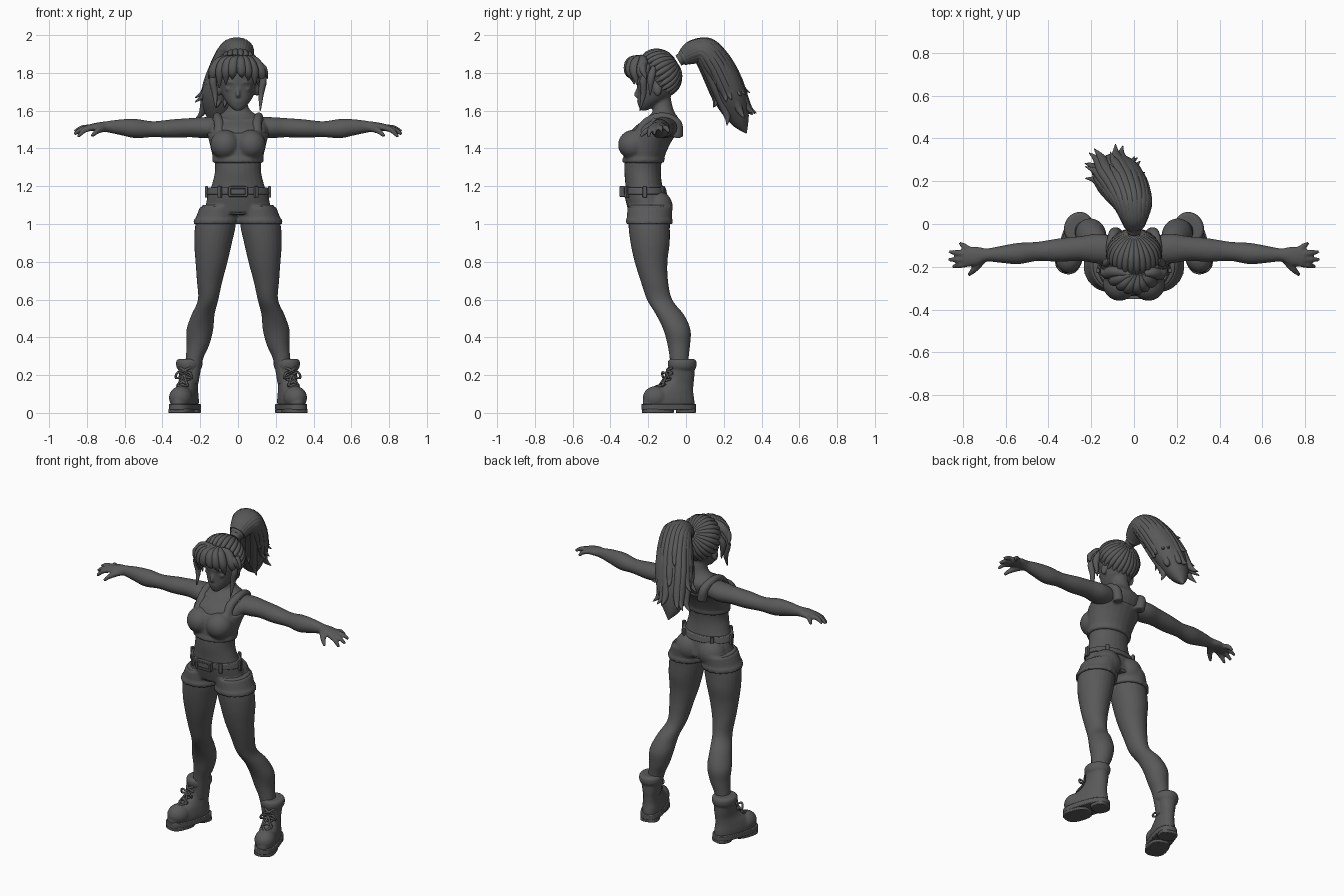
import bpy, bmesh, math, random
from mathutils import Vector, Matrix

if "Cube" in bpy.data.objects:
    bpy.data.objects.remove(bpy.data.objects["Cube"])

grey = bpy.data.materials.new("dark_grey")
grey.use_nodes = True
grey.diffuse_color = (.1, .1, .1, 1)
grey.node_tree.nodes["Principled BSDF"].inputs["Base Color"].default_value = (.1, .1, .1, 1)
X, Y, Z = Vector((1, 0, 0)), Vector((0, 1, 0)), Vector((0, 0, 1))


def spline(points, steps):
    """Catmull-Rom through (x, y, z, radius_a, radius_b) stations."""
    p = [Vector(q) for q in points]
    p = [p[0] * 2 - p[1]] + p + [p[-1] * 2 - p[-2]]
    out = []
    for a, b, c, d in zip(p, p[1:], p[2:], p[3:]):
        for k in range(steps):
            t = k / steps
            out.append((b * 2 + (c - a) * t + (a * 2 - b * 5 + c * 4 - d) * t * t
                        + (b * 3 - a - c * 3 + d) * t ** 3) * .5)
    return out + [p[-2]]


def tube(bm, points, axes=None, steps=5, sides=24, power=1):
    """Loft ellipses through stations, on fixed axes or following the path."""
    st = spline(points, steps) if steps > 1 else [Vector(q) for q in points]
    pos = [Vector(s[:3]) for s in st]
    rings, a = [], X + Y * .01
    for i, s in enumerate(st):
        if axes:
            a, b = axes
        else:
            t = (pos[min(i + 1, len(st) - 1)] - pos[max(i - 1, 0)]).normalized()
            a = (a - t * a.dot(t)).normalized()
            b = t.cross(a)
        ring = []
        for k in range(sides):
            w = math.tau * k / sides
            c, d = math.cos(w), math.sin(w)
            c, d = (math.copysign(abs(v) ** power, v) for v in (c, d))
            ring.append(bm.verts.new(pos[i] + a * c * max(s[3], .001) + b * d * max(s[4], .001)))
        rings.append(ring)
    for r, q in zip(rings, rings[1:]):
        for k in range(sides):
            j = (k + 1) % sides
            bm.faces.new((r[k], r[j], q[j], q[k]))
    bm.faces.new(rings[0][::-1])
    bm.faces.new(rings[-1])


def cord(bm, points, radii, sides=10):
    tube(bm, [(*p, r, r) for p, r in zip(points, radii)], sides=sides)


def ball(bm, at, size):
    bmesh.ops.create_uvsphere(bm, u_segments=24, v_segments=16, radius=1,
                              matrix=Matrix.Translation(at) @ Matrix.Diagonal((*size, 1)))


def box(bm, at, size, turn=0):
    bmesh.ops.create_cube(bm, size=1, matrix=Matrix.Translation(at)
                          @ Matrix.Rotation(turn, 4, 'Z') @ Matrix.Diagonal((*size, 1)))


def mirror(bm):
    copy = bmesh.ops.duplicate(bm, geom=bm.verts[:] + bm.edges[:] + bm.faces[:])["geom"]
    for v in copy:
        if isinstance(v, bmesh.types.BMVert):
            v.co.x *= -1


def part(name, bm, voxel=0, bevel=0):
    bmesh.ops.recalc_face_normals(bm, faces=bm.faces[:])
    mesh = bpy.data.meshes.new(name)
    bm.to_mesh(mesh)
    bm.free()
    mesh.materials.append(grey)
    ob = bpy.data.objects.new(name, mesh)
    bpy.context.collection.objects.link(ob)
    for other in bpy.context.view_layer.objects:
        other.select_set(other == ob)
    bpy.context.view_layer.objects.active = ob
    bpy.ops.object.shade_smooth_by_angle(angle=math.radians(45))
    if voxel:
        m = ob.modifiers.new("fuse", 'REMESH')
        m.mode, m.voxel_size, m.use_smooth_shade = 'VOXEL', voxel, True
        m = ob.modifiers.new("soften", 'SMOOTH')
        m.factor, m.iterations = .5, 4
    if bevel:
        m = ob.modifiers.new("bevel", 'BEVEL')
        m.width, m.segments = bevel, 2


def slab(stations, low, high, grow):
    """Sampled stretch of a loft, inflated for clothing."""
    fat = Vector((0, 0, 0, grow, grow))
    return [s + fat for s in spline(stations, 12) if low <= s.z <= high]


FLAT = (X, Y)
TORSO = [(0, y, z, a, b) for y, z, a, b in (
    (-.195, 1.05, .17, .1), (-.215, 1.15, .155, .103), (-.225, 1.22, .135, .097),
    (-.23, 1.28, .122, .097), (-.225, 1.34, .125, .1), (-.205, 1.42, .142, .112),
    (-.165, 1.5, .16, .12), (-.13, 1.55, .145, .095), (-.12, 1.59, .08, .06),
    (-.125, 1.63, .052, .052), (-.14, 1.72, .05, .05))]
LEG = [(.1, -.19, 1.1, .09, .112), (.118, -.195, 1, .107, .11), (.132, -.19, .9, .1, .104),
       (.14, -.185, .8, .085, .087), (.15, -.168, .7, .068, .073), (.158, -.14, .6, .054, .067),
       (.185, -.085, .52, .061, .074), (.202, -.048, .44, .071, .072),
       (.212, -.038, .36, .06, .06), (.232, -.036, .28, .046, .05), (.25, -.03, .15, .04, .05)]
ARM = [(.08, -.12, 1.515, .06, .05), (.17, -.115, 1.51, .07, .056), (.25, -.115, 1.51, .058, .051),
       (.35, -.122, 1.505, .055, .049), (.45, -.128, 1.502, .045, .042),
       (.54, -.138, 1.505, .05, .051), (.62, -.142, 1.512, .04, .042),
       (.69, -.145, 1.515, .031, .03), (.74, -.15, 1.515, .045, .023), (.8, -.153, 1.508, .042, .017)]
HEAD = [(0, y, z, a, b) for y, z, a, b in (
    (-.225, 1.6, .015, .013), (-.207, 1.622, .042, .044), (-.178, 1.66, .072, .077),
    (-.157, 1.71, .092, .099), (-.15, 1.78, .103, .113), (-.147, 1.85, .093, .1),
    (-.147, 1.89, .065, .07), (-.147, 1.912, .015, .015))]

# Body: limbs on one side, mirrored, then torso and head
bm = bmesh.new()
tube(bm, LEG, FLAT)
tube(bm, ARM, (Y, Z))
for y, tip in ((-.185, (.85, -.2, 1.46)), (-.165, (.868, -.166, 1.475)),
               (-.14, (.866, -.13, 1.49)), (-.12, (.815, -.09, 1.485))):
    root = Vector((.77, y, 1.51))
    middle = root.lerp(Vector(tip), .55) + Z * .012
    cord(bm, (root, middle, tip), (.015, .014, .009))
cord(bm, ((.7, -.155, 1.508), (.74, -.205, 1.495), (.775, -.24, 1.465)), (.02, .017, .009))
ball(bm, (.155, -.18, .63), (.034, .032, .045))
ball(bm, (.102, -.15, 1.71), (.012, .022, .034))
ball(bm, (.04, -.236, 1.715), (.027, .012, .014))
cord(bm, ((.015, -.255, 1.742), (.045, -.25, 1.752), (.075, -.225, 1.745)), (.005, .007, .004))
cord(bm, ((.02, -.22, 1.543), (.07, -.208, 1.55), (.13, -.17, 1.56)), (.01, .011, .01))
mirror(bm)
tube(bm, TORSO, FLAT)
tube(bm, HEAD, FLAT)
cord(bm, ((0, -.25, 1.73), (0, -.26, 1.7), (0, -.266, 1.682), (0, -.25, 1.675)), (.008, .01, .011, .01))
ball(bm, (0, -.25, 1.65), (.022, .01, .006))
ball(bm, (0, -.247, 1.638), (.018, .01, .006))
part("body", bm, voxel=.007)

# Crop top with shoulder straps
bm = bmesh.new()
ball(bm, (.068, -.28, 1.42), (.078, .08, .078))
cord(bm, ((.1, -.26, 1.45), (.1, -.215, 1.53), (.11, -.13, 1.568), (.095, -.05, 1.535),
          (.08, -.045, 1.46)), (.03, .027, .024, .027, .03), 16)
mirror(bm)
tube(bm, slab(TORSO, 1.33, 1.485, .007), FLAT, steps=1)
tube(bm, slab(TORSO, 1.32, 1.35, .012), FLAT, steps=1)
part("crop_top", bm, voxel=.008)

# Shorts with rolled hems
bm = bmesh.new()
tube(bm, slab(LEG, 1.0, 1.1, .008), FLAT, steps=1)
tube(bm, slab(LEG, 1.0, 1.025, .014), FLAT, steps=1)
ball(bm, (.08, -.148, 1.09), (.085, .078, .085))
mirror(bm)
tube(bm, slab(TORSO, 1.05, 1.18, .007), FLAT, steps=1)
part("shorts", bm, voxel=.008)

# Belt, loops and buckle
bm = bmesh.new()
tube(bm, slab(TORSO, 1.15, 1.195, .014), FLAT, steps=1, sides=48)
part("belt", bm, bevel=.004)
bm = bmesh.new()
for deg in (35, 90, 145, 215, 270, 325):
    w = math.radians(deg)
    box(bm, (.168 * math.sin(w), -.218 - .117 * math.cos(w), 1.17), (.022, .016, .06), w)
part("belt_loops", bm, bevel=.003)
bm = bmesh.new()
for s in (-1, 1):
    box(bm, (s * .045, -.338, 1.172), (.014, .03, .054))
    box(bm, (0, -.338, 1.172 + s * .022), (.1, .028, .012))
box(bm, (0, -.335, 1.172), (.08, .02, .03))
part("belt_buckle", bm, bevel=.003)

# Boots, modelled straight and then turned outward
PLACE = Matrix.Translation((.258, -.02, 0)) @ Matrix.Rotation(math.radians(18), 4, 'Z')


def boots(name, bm, **opts):
    bmesh.ops.transform(bm, matrix=PLACE, verts=bm.verts[:])
    mirror(bm)
    part(name, bm, **opts)


bm = bmesh.new()
tube(bm, [(0, y, z, a, b) for y, z, a, b in (
    (-.075, .03, .058, .143), (-.075, .07, .06, .141), (-.06, .11, .055, .12),
    (-.025, .15, .048, .086), (-.005, .19, .05, .07), (0, .27, .06, .067))], FLAT, power=.9)
ball(bm, (0, -.145, .08), (.062, .072, .062))
tube(bm, [(0, 0, z, a, a + .008) for z, a in ((.23, .06), (.245, .068), (.27, .069), (.285, .06))], FLAT)
boots("boots", bm, voxel=.006)
bm = bmesh.new()
tube(bm, [(0, -.075, z, .066, .148) for z in (.016, .048)], FLAT, steps=1, sides=40, power=.75)
tube(bm, [(0, -.135, z, .063, .085) for z in (0, .02)], FLAT, steps=1, sides=32, power=.75)
tube(bm, [(0, .02, z, .055, .05) for z in (0, .02)], FLAT, steps=1, sides=32, power=.75)
boots("boot_soles", bm, bevel=.004)
bm = bmesh.new()
front = [(-.172, .12), (-.118, .15), (-.085, .18), (-.076, .21), (-.074, .24)]
for (y, z), (y2, z2) in zip(front, front[1:]):
    for s in (-1, 1):
        cord(bm, ((-.03 * s, y + .012, z), (0, (y + y2) / 2 - .008, (z + z2) / 2),
                  (.03 * s, y2 + .012, z2)), (.006, .007, .006))
for s in (-1, 1):
    cord(bm, ((0, -.08, .2), (s * .03, -.1, .215), (s * .045, -.09, .185), (0, -.085, .195)), (.006,) * 4)
    cord(bm, ((0, -.085, .2), (s * .015, -.105, .17), (s * .03, -.12, .14)), (.006,) * 3)
boots("boot_laces", bm)

# Hair cap: a cut ball, with combed strands running to the tie
CENTRE, SIZE = Vector((0, -.155, 1.79)), Vector((.117, .122, .123))
TIE = Vector((0, .84, .54))
UP = TIE.cross(X)
bm = bmesh.new()
ball(bm, (0, 0, 0), (1, 1, 1))
bmesh.ops.bisect_plane(bm, geom=bm.verts[:] + bm.edges[:] + bm.faces[:],
                       plane_co=TIE * -.17, plane_no=TIE, clear_inner=True)
bmesh.ops.holes_fill(bm, edges=[e for e in bm.edges if e.is_boundary])
for v in bm.verts:
    v.co = CENTRE + v.co * SIZE
for k in range(26):
    w = math.tau * k / 26
    side = X * math.cos(w) + UP * math.sin(w)
    path = [CENTRE + (TIE * math.cos(t) + side * math.sin(t)) * SIZE for t in (1.75, 1.4, 1, .55, .2)]
    cord(bm, path, (.006, .015, .018, .014, .008))
part("hair_cap", bm)

# Fringe and side locks
bm = bmesh.new()
for x, z in ((-.135, 1.74), (-.1, 1.72), (-.065, 1.74), (-.03, 1.765), (.02, 1.775),
             (.055, 1.76), (.09, 1.735), (.13, 1.745)):
    y = -.3 + 4 * x * x
    cord(bm, ((x * .25 + .015, -.235, 1.885), (x * .7, y + .005, 1.86), (x * .95, y - .005, 1.805),
              (x, y + .01, z)), (.012, .026, .025, .003))
for s, low in ((1, 1.6), (-1, 1.615)):
    cord(bm, ((s * .1, -.2, 1.84), (s * .132, -.225, 1.77), (s * .122, -.225, 1.69),
              (s * .118, -.245, low)), (.015, .02, .015, .003))
    cord(bm, ((s * .11, -.17, 1.83), (s * .13, -.185, 1.77), (s * .115, -.19, 1.68)), (.015, .02, .003))
    cord(bm, ((s * .09, -.22, 1.86), (s * .135, -.23, 1.82), (s * .155, -.21, 1.77)), (.015, .02, .003))
part("fringe", bm)

# Ponytail: core with strands flicking outward, and a hair tie
PONY = [(0, -.04, 1.865, .03, .03), (0, .03, 1.905, .05, .045), (-.01, .1, 1.915, .085, .065),
        (-.045, .175, 1.81, .11, .085), (-.085, .235, 1.67, .11, .085),
        (-.1, .285, 1.55, .06, .05), (-.1, .32, 1.48, .003, .003)]
bm = bmesh.new()
tube(bm, PONY)
core = spline(PONY, 4)
rng = random.Random(4)
for k in range(22):
    w, path = math.tau * k / 22, []
    for i in range(2, rng.randint(14, 20), 3):
        c = core[i]
        run = (Vector(core[i + 1][:3]) - Vector(core[i - 1][:3])).normalized()
        out = X * math.cos(w) * c[3] + run.cross(X) * math.sin(w) * c[4]
        path.append(Vector(c[:3]) + out * .82)
    path.append(path[-1] + run * .06 + out * .12)
    path.append(path[-1] + run * .035 + out * .3)
    cord(bm, path, [.018] + [.026] * (len(path) - 3) + [.015, .002])
part("ponytail", bm)
bm = bmesh.new()
cord(bm, ((0, -.025, 1.875), (0, -.015, 1.88), (0, .005, 1.89), (0, .015, 1.895)), (.034, .042, .042, .034), 20)
part("hair_tie", bm)
